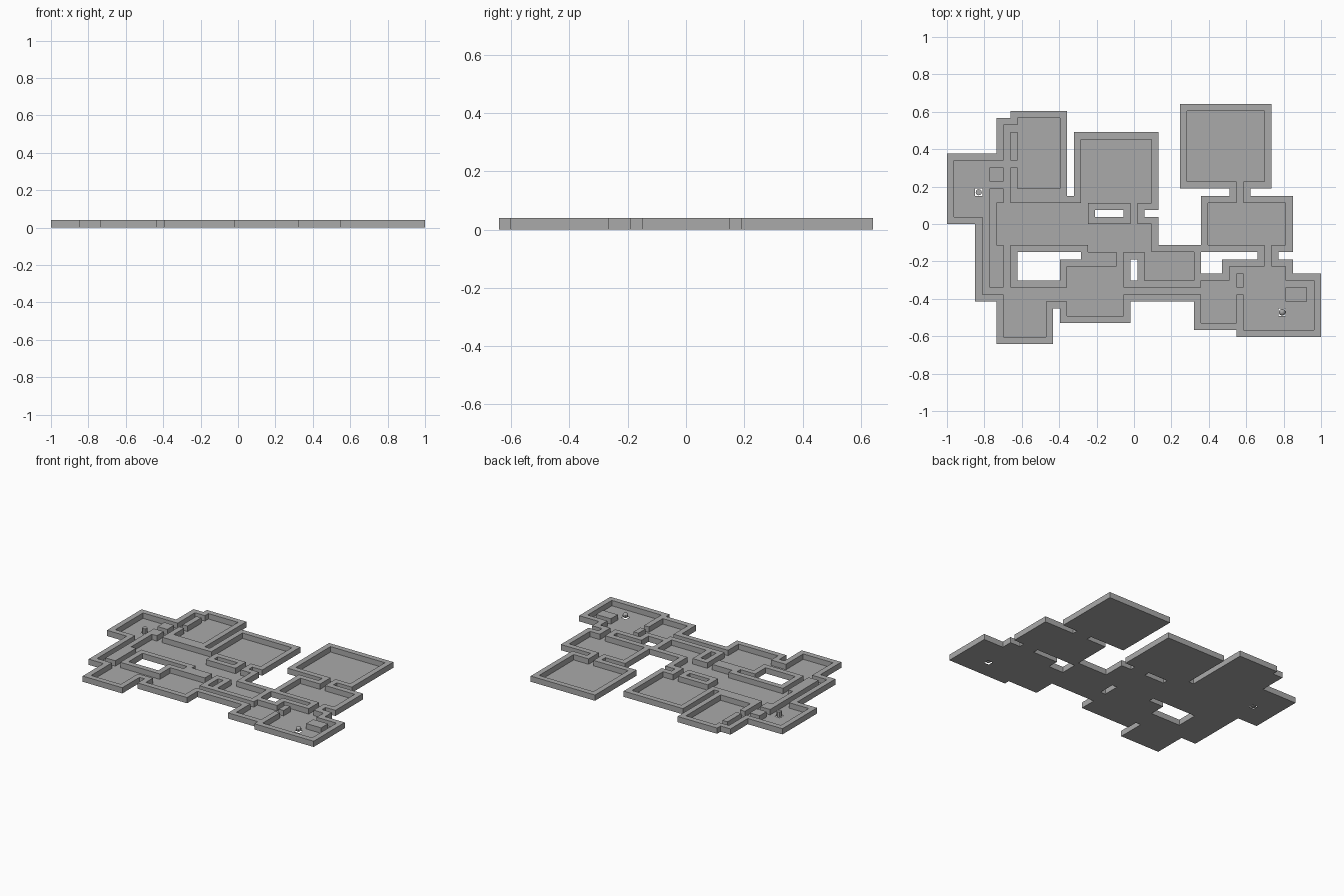
import bpy, bmesh
from mathutils import Matrix

if "Cube" in bpy.data.objects:
    bpy.data.objects.remove(bpy.data.objects["Cube"])

COLS, ROWS = 53, 34
C = 2 / COLS                      # one map cell
WALL_H, FLOOR_H = 0.0395, 0.002

# Walkable areas on the map grid: first column, first row, last column, last row
AREAS = {
    "west_room": [(1, 8, 5, 15)],
    "north_west_room": [(10, 2, 15, 11)],
    "north_room": [(19, 5, 28, 13)],
    "north_east_room": [(34, 1, 44, 10)],
    "east_room": [(37, 14, 47, 19)],
    "hall": [(7, 14, 19, 19), (20, 17, 28, 20)],
    "south_west_room": [(8, 27, 13, 32), (14, 27, 16, 27)],
    "south_room": [(17, 23, 24, 29)],
    "inner_room": [(28, 21, 34, 24)],
    "south_annex": [(36, 25, 40, 30)],
    "south_east_room": [(42, 25, 51, 31), (42, 24, 47, 24), (40, 23, 47, 23), (40, 23, 40, 24)],
    "corridors": [(5, 16, 5, 26), (5, 26, 41, 26), (8, 3, 8, 13), (8, 20, 8, 25),
                  (8, 3, 9, 3), (6, 8, 9, 8), (6, 11, 7, 11), (26, 14, 26, 16),
                  (24, 21, 24, 22), (45, 20, 45, 22), (41, 11, 41, 13)],
}
POST, BALL = (4, 12), (47, 29)    # marker cells, open underneath

grey = bpy.data.materials.new("stone grey")
grey.diffuse_color = (0.4, 0.4, 0.4, 1)
grey.use_nodes = True
grey.node_tree.nodes["Principled BSDF"].inputs["Base Color"].default_value = grey.diffuse_color


def cells(c0, r0, c1, r1):
    return {(c, r) for c in range(c0, c1 + 1) for r in range(r0, r1 + 1)}


def finish(name, bm):
    bmesh.ops.recalc_face_normals(bm, faces=bm.faces)
    me = bpy.data.meshes.new(name)
    bm.to_mesh(me)
    bm.free()
    me.materials.append(grey)
    ob = bpy.data.objects.new(name, me)
    bpy.context.collection.objects.link(ob)
    return ob


def slab(name, area, height):
    """Closed block over a set of cells, with sides only on its border."""
    bm = bmesh.new()
    verts = {}

    def v(c, r, z):
        key = (c, r, z)
        if key not in verts:
            verts[key] = bm.verts.new((c * C - 1, (ROWS / 2 - r) * C, z))
        return verts[key]

    for c, r in sorted(area):
        ring = [(c, r + 1), (c + 1, r + 1), (c + 1, r), (c, r)]
        bm.faces.new([v(*p, height) for p in ring])
        bm.faces.new([v(*p, 0) for p in reversed(ring)])
        for i, (dc, dr) in enumerate([(0, 1), (1, 0), (0, -1), (-1, 0)]):
            if (c + dc, r + dr) not in area:
                a, b = ring[i], ring[(i + 1) % 4]
                bm.faces.new([v(*a, 0), v(*b, 0), v(*b, height), v(*a, height)])
    return finish(name, bm)


# Floors and the one-cell walls that surround them
floor = set().union(*(cells(*a) for rects in AREAS.values() for a in rects))
floor -= cells(48, 26, 50, 27)    # raised block in the south east room
walls = {(c + dc, r + dr) for c, r in floor for dc in (-1, 0, 1) for dr in (-1, 0, 1)} - floor

slab("walls", walls, WALL_H)
slab("floor", floor - {POST, BALL}, FLOOR_H)


def centre(cell, z):
    return Matrix.Translation(((cell[0] + 0.5) * C - 1, (ROWS / 2 - cell[1] - 0.5) * C, z))


# Post marker
bm = bmesh.new()
bmesh.ops.create_cone(bm, cap_ends=True, segments=8, radius1=C * 0.45, radius2=C * 0.45,
                      depth=C, matrix=centre(POST, C / 2))
finish("post_marker", bm)

# Ball marker
bm = bmesh.new()
bmesh.ops.create_uvsphere(bm, u_segments=10, v_segments=8, radius=C * 0.48,
                          matrix=centre(BALL, C / 2))
finish("ball_marker", bm)
